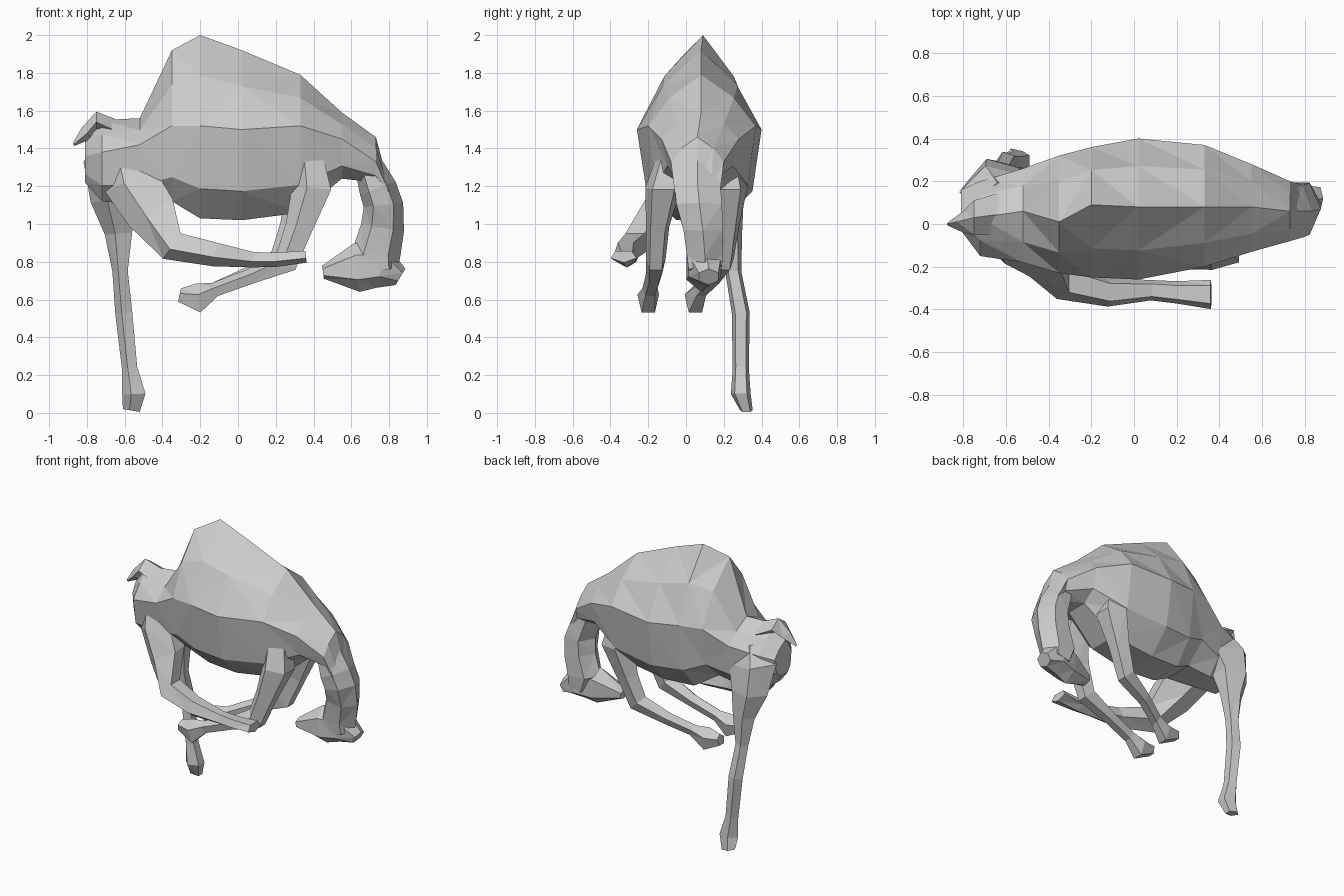
import bpy, bmesh, math
from mathutils import Vector


def loft(name, rings):
    """Skin a list of equal-length rings with triangulated flat faces and caps."""
    bm = bmesh.new()
    vs = [[bm.verts.new(p) for p in r] for r in rings]
    n = len(rings[0])
    for a, b in zip(vs, vs[1:]):
        for i in range(n):
            bm.faces.new((a[i], a[(i + 1) % n], b[(i + 1) % n], b[i]))
    bm.faces.new(vs[0][::-1])
    bm.faces.new(vs[-1])
    bmesh.ops.triangulate(bm, faces=bm.faces[:])
    bmesh.ops.recalc_face_normals(bm, faces=bm.faces[:])
    me = bpy.data.meshes.new(name)
    bm.to_mesh(me)
    bm.free()
    ob = bpy.data.objects.new(name, me)
    bpy.context.collection.objects.link(ob)
    return ob


def limb(name, path, sides=5):
    """Faceted tube: each point is x, y, z, half depth in the side plane, half width in y."""
    rings = []
    for i, (x, y, z, d, w) in enumerate(path):
        a = Vector(path[max(i - 1, 0)][:3])
        b = Vector(path[min(i + 1, len(path) - 1)][:3])
        t = b - a
        nrm = Vector((t.z, 0, -t.x)).normalized()
        ring = []
        for k in range(sides):
            ang = 2 * math.pi * k / sides
            ring.append(Vector((x, y, z)) + nrm * d * math.cos(ang)
                        + Vector((0, 1, 0)) * w * math.sin(ang))
        rings.append(ring)
    return loft(name, rings)


# Body: x, top z, bottom z, y min, y max, z of widest line, ridge y
sections = [
    (-0.81, 1.46, 1.22, -0.03, 0.16, 1.36, 0.04),
    (-0.72, 1.55, 1.12, -0.15, 0.20, 1.38, 0.03),
    (-0.52, 1.56, 1.10, -0.18, 0.26, 1.42, 0.06),
    (-0.35, 1.92, 1.12, -0.23, 0.32, 1.52, 0.01),
    (-0.20, 2.00, 1.03, -0.25, 0.36, 1.52, 0.09),
    (0.02, 1.92, 1.02, -0.26, 0.40, 1.50, 0.08),
    (0.33, 1.79, 1.06, -0.20, 0.37, 1.52, 0.08),
    (0.55, 1.59, 1.24, -0.13, 0.28, 1.45, 0.08),
    (0.73, 1.46, 1.22, -0.08, 0.20, 1.33, 0.06),
    (0.80, 1.20, 1.14, -0.06, 0.18, 1.17, 0.06),
]
rings = []
for x, zt, zb, y0, y1, zw, yr in sections:
    zu = zw + (zt - zw) * 0.55
    zl = zw + (zb - zw) * 0.68
    rings.append([
        (x, yr, zt),
        (x, yr + (y1 - yr) * 0.60, zu), (x, y1, zw),
        (x, yr + (y1 - yr) * 0.85, zl), (x, yr + (y1 - yr) * 0.38, zb),
        (x, yr + (y0 - yr) * 0.38, zb), (x, yr + (y0 - yr) * 0.85, zl),
        (x, y0, zw), (x, yr + (y0 - yr) * 0.60, zu)])
body = loft("animal_body", rings)
parts = []

# Neck bending down and head tucked back
parts.append(limb("neck", [
    (0.68, 0.06, 1.34, 0.07, 0.12), (0.74, 0.06, 1.19, 0.10, 0.14),
    (0.77, 0.07, 1.10, 0.105, 0.14), (0.765, 0.09, 0.98, 0.115, 0.12),
    (0.73, 0.10, 0.84, 0.13, 0.11), (0.75, 0.10, 0.75, 0.10, 0.10)], 6))
parts.append(limb("head", [
    (0.86, 0.12, 0.72, 0.05, 0.06), (0.76, 0.10, 0.78, 0.12, 0.10),
    (0.63, 0.08, 0.77, 0.13, 0.09), (0.45, 0.05, 0.745, 0.035, 0.05)], 6))

# Tail stub
parts.append(limb("tail", [
    (-0.62, 0.05, 1.48, 0.06, 0.10), (-0.75, 0.03, 1.54, 0.055, 0.08),
    (-0.80, 0.01, 1.48, 0.04, 0.05), (-0.87, 0.0, 1.42, 0.008, 0.008)], 4))

# Standing hind leg
parts.append(limb("hind_leg_standing", [
    (-0.60, 0.10, 1.42, 0.14, 0.10), (-0.64, 0.15, 1.30, 0.18, 0.13),
    (-0.65, 0.20, 1.12, 0.13, 0.11), (-0.625, 0.235, 0.95, 0.08, 0.065),
    (-0.62, 0.25, 0.75, 0.045, 0.045), (-0.60, 0.29, 0.53, 0.05, 0.05),
    (-0.57, 0.29, 0.24, 0.045, 0.045), (-0.545, 0.29, 0.10, 0.068, 0.055),
    (-0.56, 0.32, 0.012, 0.05, 0.035)]))

# Hind leg kicked forward
parts.append(limb("hind_leg_raised", [
    (-0.60, -0.03, 1.38, 0.12, 0.09), (-0.56, -0.09, 1.24, 0.16, 0.10),
    (-0.45, -0.16, 1.07, 0.15, 0.09), (-0.345, -0.27, 0.89, 0.09, 0.085),
    (-0.12, -0.32, 0.845, 0.07, 0.07), (0.08, -0.31, 0.815, 0.045, 0.05),
    (0.20, -0.32, 0.815, 0.042, 0.055), (0.36, -0.33, 0.83, 0.035, 0.072)]))

# Folded front legs
for name, ys, dx in (("front_leg_near", (-0.06, -0.12, -0.15, -0.16, -0.17, -0.19, -0.20, -0.20), 0.0),
                     ("front_leg_far", (0.20, 0.23, 0.22, 0.20, 0.15, 0.08, 0.05, 0.05), -0.03)):
    shape = [(0.37, 1.42, 0.08, 0.08), (0.40, 1.19, 0.115, 0.10),
             (0.33, 0.98, 0.08, 0.065), (0.26, 0.80, 0.075, 0.055),
             (0.07, 0.72, 0.045, 0.045), (-0.12, 0.65, 0.042, 0.042),
             (-0.21, 0.60, 0.085, 0.06), (-0.31, 0.62, 0.04, 0.04)]
    parts.append(limb(name, [(x + dx * (x > 0), y, z, d, w) for (x, z, d, w), y in zip(shape, ys)]))

# Fuse every part into one continuous skin
for p in parts:
    m = body.modifiers.new("join_" + p.name, 'BOOLEAN')
    m.operation, m.solver, m.object = 'UNION', 'EXACT', p
deps = bpy.context.evaluated_depsgraph_get()
fused = bpy.data.meshes.new_from_object(body.evaluated_get(deps))
body.modifiers.clear()
body.data = fused
for p in parts:
    bpy.data.objects.remove(p)
